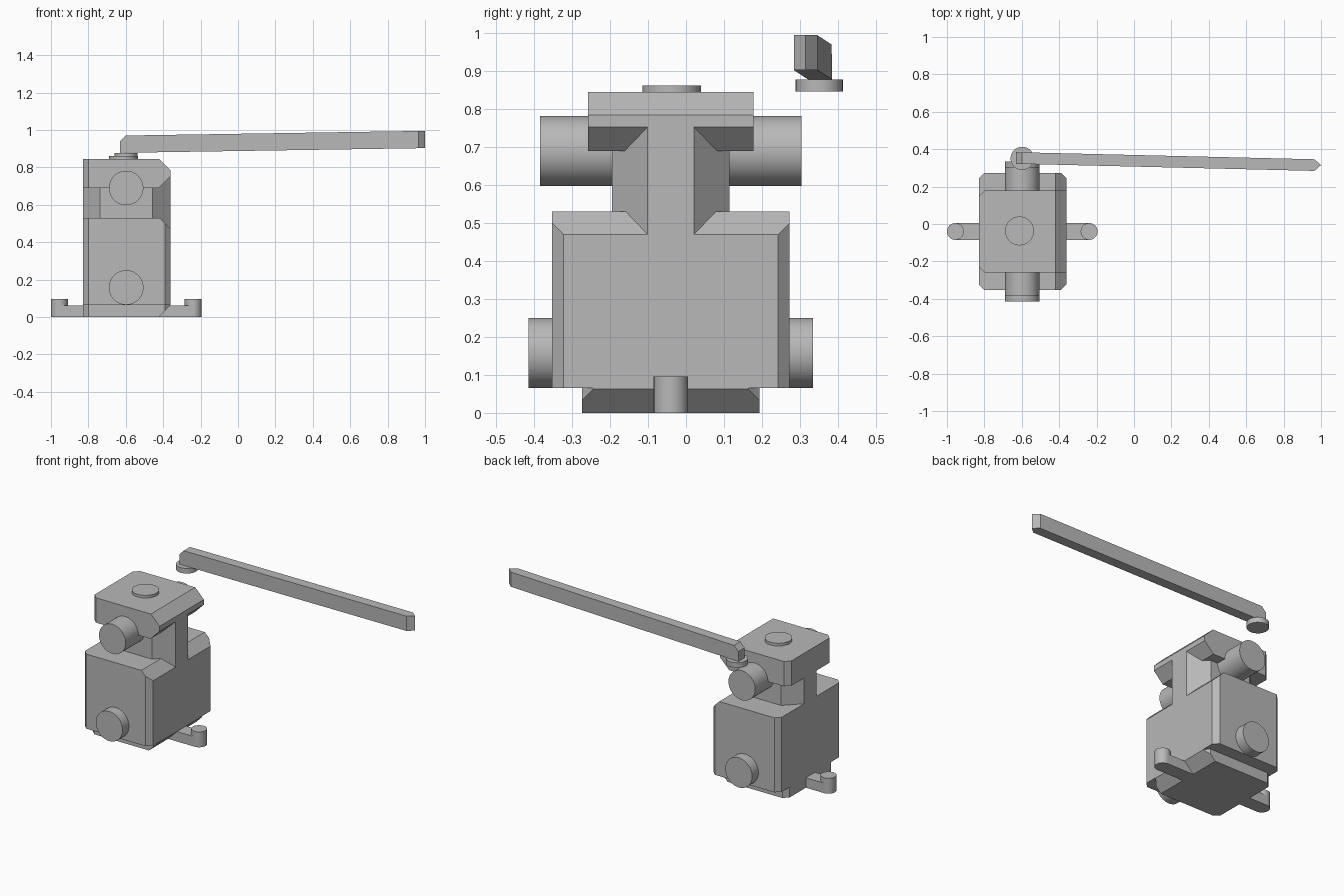
import bpy, bmesh, math
from mathutils import Vector

cube = bpy.data.objects.get("Cube")
if cube:
    bpy.data.objects.remove(cube, do_unlink=True)

GREY = (0.48, 0.48, 0.48, 1)
grey = bpy.data.materials.new("plain grey")
grey.use_nodes = True
grey.diffuse_color = GREY
grey.node_tree.nodes["Principled BSDF"].inputs["Base Color"].default_value = GREY

LEFT, RIGHT, MID_Y = -0.83, -0.36, -0.04
AXIS_X = -0.598


def prism(name, plan, z0, z1, cuts=(), slope=0.0):
    """Extrude a plan outline, tilt it along x, then slice corners off."""
    bm = bmesh.new()
    face = bm.faces.new([bm.verts.new((x, y, z0)) for x, y in plan])
    top = bmesh.ops.extrude_face_region(bm, geom=[face])["geom"]
    for v in top:
        if isinstance(v, bmesh.types.BMVert):
            v.co.z = z1
    x0 = min(p[0] for p in plan)
    for v in bm.verts:
        v.co.z += slope * (v.co.x - x0)
    for point, normal in cuts:
        geom = bm.verts[:] + bm.edges[:] + bm.faces[:]
        bmesh.ops.bisect_plane(bm, geom=geom, plane_co=Vector(point),
                               plane_no=Vector(normal), clear_outer=True)
        bmesh.ops.holes_fill(bm, edges=[e for e in bm.edges if e.is_boundary])
    bmesh.ops.recalc_face_normals(bm, faces=bm.faces)
    mesh = bpy.data.meshes.new(name)
    bm.to_mesh(mesh)
    bm.free()
    mesh.materials.append(grey)
    obj = bpy.data.objects.new(name, mesh)
    bpy.context.collection.objects.link(obj)
    return obj


def outline(half, c_left, c_right):
    """Rectangular plan with (dx, dy) corner cuts on its left and right ends."""
    (lx, ly), (rx, ry) = c_left, c_right
    lower = [(LEFT, -half + ly), (LEFT + lx, -half),
             (RIGHT - rx, -half), (RIGHT, -half + ry)]
    if rx == 0:
        lower.pop()
    upper = [(x, -y) for x, y in reversed(lower)]
    return [(x, y + MID_Y) for x, y in lower + upper]


def cylinder(name, centre, radius, depth, along_y=False):
    bpy.ops.mesh.primitive_cylinder_add(
        vertices=64, radius=radius, depth=depth, location=centre,
        rotation=(math.pi / 2 if along_y else 0, 0, 0))
    obj = bpy.context.object
    obj.name = name
    obj.data.materials.append(grey)
    bpy.ops.object.shade_smooth_by_angle(angle=math.radians(30))
    return obj


NICK = (0.03, 0.03)

# Main housing, its base, neck and head
prism("body", outline(0.3125, NICK, NICK), 0.065, 0.53,
      [((RIGHT, 0, 0.47), (1, 0, 1))])
prism("base", outline(0.234, NICK, NICK), 0.0, 0.065,
      [((RIGHT, 0, 0.063), (1, 0, -1))])
prism("neck", outline(0.155, (0.093, 0.093), (0.098, 0.094)), 0.47, 0.76)
prism("head", outline(0.218, NICK, (0, 0)), 0.69, 0.845,
      [((RIGHT, 0, 0.785), (1, 0, 1)), ((RIGHT, 0, 0.753), (1, 0, -1))])

# Side ports and top cap
cylinder("lower_ports", (AXIS_X, MID_Y, 0.158), 0.0925, 0.75, True)
cylinder("upper_ports", (AXIS_X, MID_Y, 0.69), 0.092, 0.688, True)
cylinder("top_cap", (-0.612, MID_Y + 0.003, 0.843), 0.077, 0.038)

# Mounting lugs with raised round ends
for side, edge, end in (("left", RIGHT, -0.24), ("right", LEFT, -0.955)):
    inner = edge - 0.08 if end > edge else edge + 0.08
    a, b = sorted((inner, end))
    prism(side + "_lug", [(a, MID_Y - 0.045), (b, MID_Y - 0.045),
                          (b, MID_Y + 0.045), (a, MID_Y + 0.045)], 0.0, 0.062)
    cylinder(side + "_lug_post", (end, MID_Y, 0.048), 0.045, 0.096)

# Long lever and its pivot disc
cylinder("lever_pivot", (AXIS_X, 0.351, 0.862), 0.062, 0.032)
prism("lever", [(-0.63, 0.322), (0.965, 0.284), (1.0, 0.315),
                (0.965, 0.346), (-0.63, 0.384)], 0.878, 0.97,
      [((-0.63, 0, 0.94), (-1, 0, 1))], slope=0.0155)
